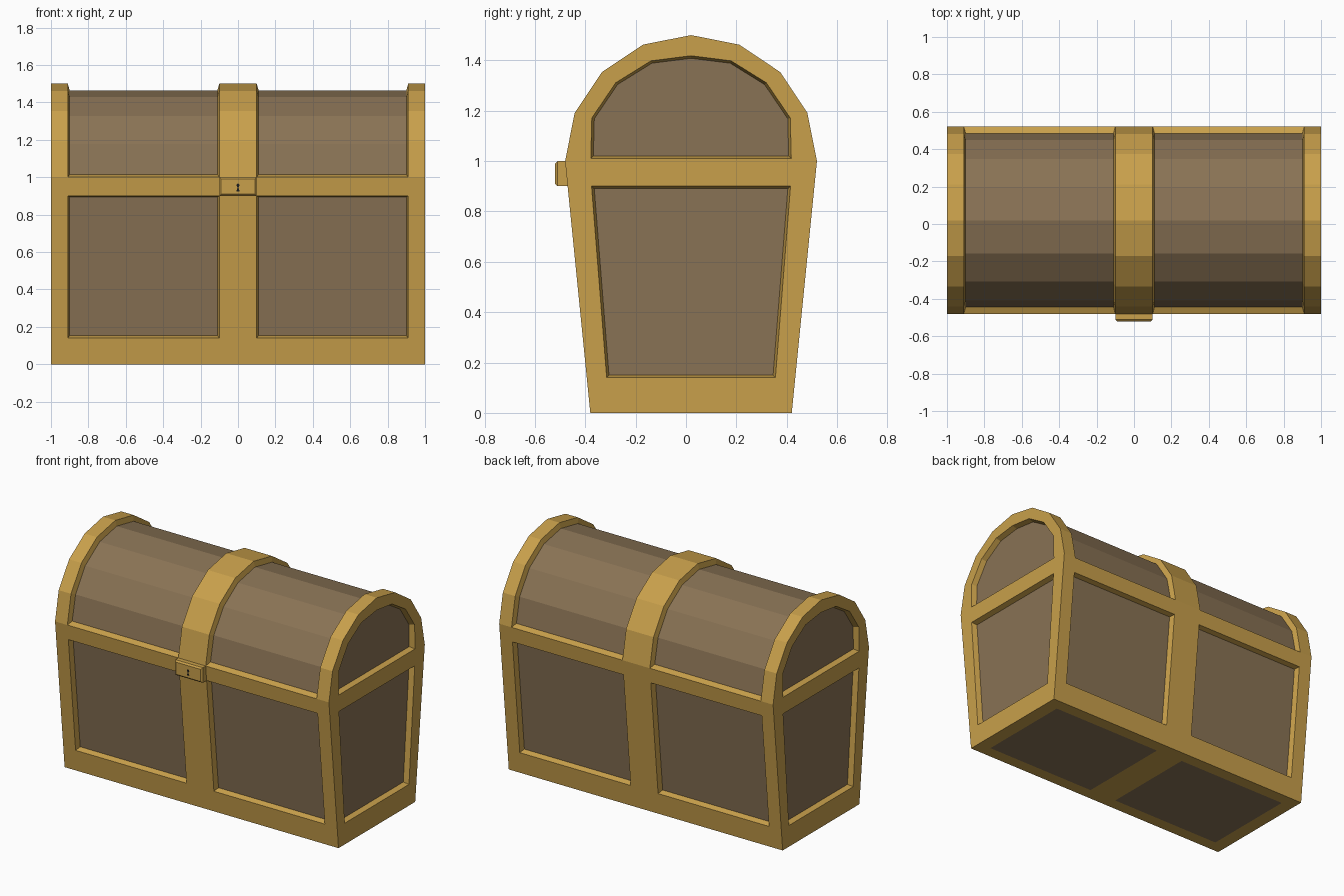
import bpy, bmesh
from math import sin, cos, pi

if "Cube" in bpy.data.objects:
    bpy.data.objects.remove(bpy.data.objects["Cube"])

YC = 0.02                      # centre line of the chest in y
XS = [-1, -0.91, -0.1, 0.1, 0.91, 1]


def material(name, rgb):
    m = bpy.data.materials.new(name)
    m.diffuse_color = (*rgb, 1)
    m.use_nodes = True
    m.node_tree.nodes["Principled BSDF"].inputs["Base Color"].default_value = m.diffuse_color
    return m


GOLD = material("gold_trim", (0.58, 0.35, 0.07))
WOOD = material("wood_panel", (0.25, 0.17, 0.09))
DARK = material("keyhole_dark", (0.01, 0.01, 0.01))


def finish(bm, name, *mats):
    me = bpy.data.meshes.new(name)
    bm.to_mesh(me)
    bm.free()
    for m in mats:
        me.materials.append(m)
    ob = bpy.data.objects.new(name, me)
    bpy.context.collection.objects.link(ob)
    return ob


# ---- chest shell: trim with recessed panels, one welded mesh ----
bm = bmesh.new()
cache = {}


def face(*pts):
    vs = []
    for p in pts:
        k = tuple(round(c, 4) for c in p)
        if k not in cache:
            cache[k] = bm.verts.new(k)
        vs.append(cache[k])
    return bm.faces.new(vs)


# cross-section: tapered walls and an eight-sided half-round lid
walls = [(YC + 0.4 + 0.1 * z, z) for z in (0, 0.14, 0.9, 1)]
arch = [(YC + 0.5 * cos(i * pi / 8), 1 + 0.5 * sin(i * pi / 8)) for i in range(1, 8)]
profile = walls + arch + [(2 * YC - y, z) for y, z in reversed(walls)]
n = len(profile)

# skin along x; faces between the trim bands become panels
flat_panels, lid_panels = [], {1: [], 3: []}
for i in range(5):
    for j in range(n - 1):
        (ya, za), (yb, zb) = profile[j], profile[j + 1]
        f = face((XS[i], ya, za), (XS[i], yb, zb), (XS[i + 1], yb, zb), (XS[i + 1], ya, za))
        if i in lid_panels:
            if j in (1, n - 3):
                flat_panels.append(f)
            elif 3 <= j < n - 4:
                lid_panels[i].append(f)

# underside with two flush wood panels
flush = []
YS = [YC - 0.4, YC - 0.32, YC + 0.32, YC + 0.4]
for i in range(5):
    for j in range(3):
        f = face((XS[i], YS[j], 0), (XS[i + 1], YS[j], 0),
                 (XS[i + 1], YS[j + 1], 0), (XS[i], YS[j + 1], 0))
        if i in (1, 3) and j == 1:
            flush.append(f)

# ends: lower four-sided panel and upper arched panel in a flat frame
half = [(0.398, 1.01), (0.394, 1.171), (0.299, 1.311), (0.159, 1.398)]
hole = [(YC + y, z) for y, z in half] + [(YC, 1.418)] + [(YC - y, z) for y, z in reversed(half)]
low = [(YC + 0.335, 0.14), (YC + 0.395, 0.9), (YC - 0.395, 0.9), (YC - 0.335, 0.14)]
rim = profile[3:n - 3]
for x in (-1, 1):
    def at(pts):
        return [(x, y, z) for y, z in pts]
    flat_panels += [face(*at(low)), face(*at(hole))]
    face(*at([profile[0], profile[1], low[0], low[3], profile[-2], profile[-1]]
             ), (x, YS[1], 0), (x, YS[2], 0))
    face(*at([profile[1], profile[2], low[1], low[0]]))
    face(*at([profile[-2], profile[-3], low[2], low[3]]))
    face(*at([profile[2], rim[0], hole[0], hole[-1], rim[-1], profile[-3], low[2], low[1]]))
    for j in range(len(rim) - 1):
        face(*at([rim[j], rim[j + 1], hole[j + 1], hole[j]]))

bmesh.ops.recalc_face_normals(bm, faces=bm.faces[:])

# sink the panels with slightly sloping edges
bmesh.ops.inset_individual(bm, faces=flat_panels, thickness=0.01, depth=-0.035,
                           use_even_offset=True)
for group in lid_panels.values():
    bmesh.ops.inset_region(bm, faces=group, thickness=0.01, depth=-0.035,
                           use_even_offset=True, use_boundary=True)
    for v in {v for f in group for v in f.verts}:
        v.co.z = max(v.co.z, 1.015)
for f in flat_panels + flush + lid_panels[1] + lid_panels[3]:
    f.material_index = 1
finish(bm, "chest_shell", GOLD, WOOD)

# ---- lock plate: bevelled block on the front band ----
bm = bmesh.new()
bmesh.ops.create_cube(bm, size=1)
for v in bm.verts:
    v.co = (v.co.x * 0.2, -0.49 + v.co.y * 0.06, 0.95 + v.co.z * 0.1)
front = [e for e in bm.edges if all(v.co.y < -0.5 for v in e.verts)]
bmesh.ops.bevel(bm, geom=front, offset=0.01, segments=1, affect='EDGES')
finish(bm, "lock_plate", GOLD)

# ---- keyhole: round top with a flared slot ----
bm = bmesh.new()
ring = [(0.009 * cos(a), 0.957 + 0.009 * sin(a))
        for a in (pi * (-0.33 + i * 1.66 / 7) for i in range(8))]
outline = ring + [(-0.003, 0.944), (-0.009, 0.925), (0.009, 0.925), (0.003, 0.944)]
bm.faces.new([bm.verts.new((x, -0.5205, z)) for x, z in outline])
bmesh.ops.recalc_face_normals(bm, faces=bm.faces[:])
for f in bm.faces:
    if f.normal.y > 0:
        f.normal_flip()
finish(bm, "keyhole", DARK)
